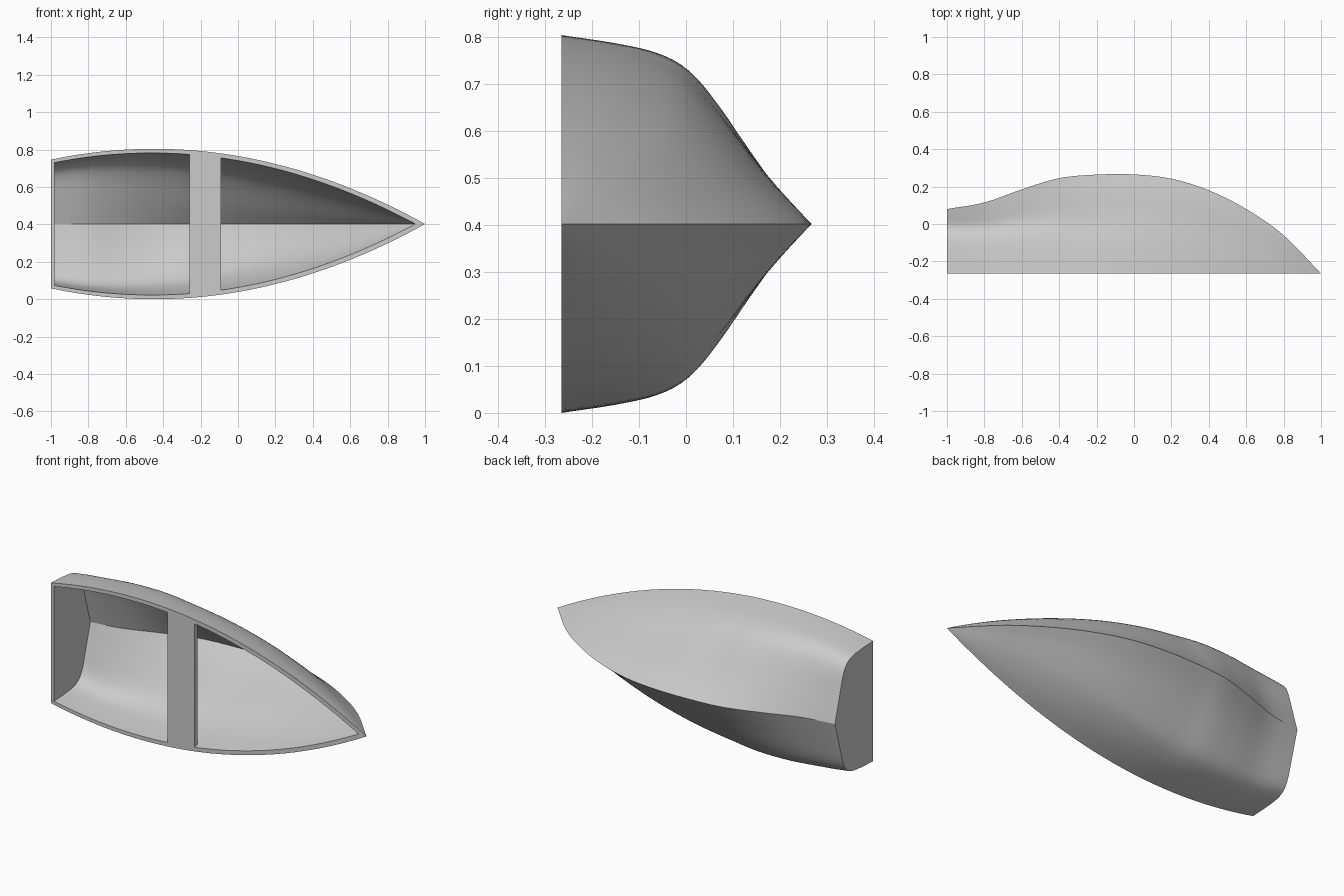
import bpy, bmesh
from mathutils import Vector

if "Cube" in bpy.data.objects:
    bpy.data.objects.remove(bpy.data.objects["Cube"])

RIM_Y, MID_Z = -0.265, 0.402
ROWS, STEPS = 48, 24

# keel line (y every 0.2 along x) and half cross-sections (depth fraction, width fraction)
KEEL = [0.08, 0.115, 0.185, 0.245, 0.264, 0.265, 0.242, 0.18, 0.08, -0.06, -0.265]
STERN = [Vector(p) for p in ((0, 1), (.3, .985), (.56, .95), (.70, .87), (.79, .72), (.88, .42), (1, 0))]
MIDSHIP = [Vector(p) for p in ((0, 1), (.2, .95), (.36, .89), (.5, .795), (.64, .6), (.83, .27), (1, 0))]
BOW = [Vector(p) for p in ((0, 1), (.18, .87), (.34, .72), (.5, .55), (.66, .37), (.83, .18), (1, 0))]


def spline(pts, f):
    """Catmull-Rom through pts, f from 0 to 1."""
    p = [pts[0] * 2 - pts[1]] + list(pts) + [pts[-1] * 2 - pts[-2]]
    t = f * (len(pts) - 1)
    i = min(int(t), len(pts) - 2)
    t -= i
    a, b, c, d = p[i:i + 4]
    return (b * 2 + (c - a) * t + (a * 2 - b * 5 + c * 4 - d) * t ** 2
            + (b * 3 - a - c * 3 + d) * t ** 3) * 0.5


def half_width(x):
    return max(0.0, 0.402 * (1 - ((x + 0.45) / 1.45) ** 2))


def ring(x, side_wall, floor_wall):
    """Cross-section from one gunwale over the keel to the other."""
    w = max(0.0, half_width(x) - side_wall)
    d = max(0.0, spline(KEEL, (x + 1) / 2) - RIM_Y - floor_wall)
    if x < -0.3:
        a, b, k = STERN, MIDSHIP, (x + 1) / 0.7
    else:
        a, b, k = MIDSHIP, BOW, (x + 0.3) / 1.3
    sec = [p.lerp(q, k) for p, q in zip(a, b)]
    half = [spline(sec, j / STEPS) for j in range(STEPS + 1)]
    lower = [(x, RIM_Y + d * u, MID_Z - w * v) for u, v in half]
    upper = [(x, RIM_Y + d * u, MID_Z + w * v) for u, v in reversed(half[:-1])]
    return lower + upper


def finish(bm, name):
    bmesh.ops.remove_doubles(bm, verts=bm.verts, dist=1e-5)
    bmesh.ops.recalc_face_normals(bm, faces=bm.faces)
    me = bpy.data.meshes.new(name)
    bm.to_mesh(me)
    bm.free()
    ob = bpy.data.objects.new(name, me)
    bpy.context.collection.objects.link(ob)
    return ob


# hull: outer skin, inner skin, transom and rim
bm = bmesh.new()
outer, inner = [], []
for i in range(ROWS + 1):
    s = i / ROWS
    for grid, x, sw, fw in ((outer, -1 + 2 * s, 0, 0),
                            (inner, -0.98 + 1.93 * s, 0.02 + 0.008 * s, 0.02 + 0.04 * s ** 4)):
        grid.append([bm.verts.new(p) for p in ring(x, sw, fw)])
for grid in (outer, inner):
    for r, n in zip(grid, grid[1:]):
        for j in range(2 * STEPS):
            bm.faces.new((r[j], r[j + 1], n[j + 1], n[j]))
    bm.faces.new(grid[0])
for e in (0, -1):
    for i in range(ROWS):
        bm.faces.new((outer[i][e], outer[i + 1][e], inner[i + 1][e], inner[i][e]))
bm.faces.new((outer[0][0], outer[0][-1], inner[0][-1], inner[0][0]))
hull = finish(bm, "hull")
bpy.context.view_layer.objects.active = hull
hull.select_set(True)
bpy.ops.object.shade_smooth_by_angle(angle=0.52)

# seat: a thin plank flush with the rim, ends buried in the hull wall
bm = bmesh.new()
x0, x1 = -0.26, -0.09
outline = [(x0, -1), (x1, -1), (x1, 1), (x0, 1)]
face = bm.faces.new([bm.verts.new((x, RIM_Y, MID_Z + s * (half_width(x) - 0.012))) for x, s in outline])
new = bmesh.ops.extrude_face_region(bm, geom=[face])["geom"]
bmesh.ops.translate(bm, vec=(0, 0.025, 0), verts=[g for g in new if isinstance(g, bmesh.types.BMVert)])
finish(bm, "seat")
